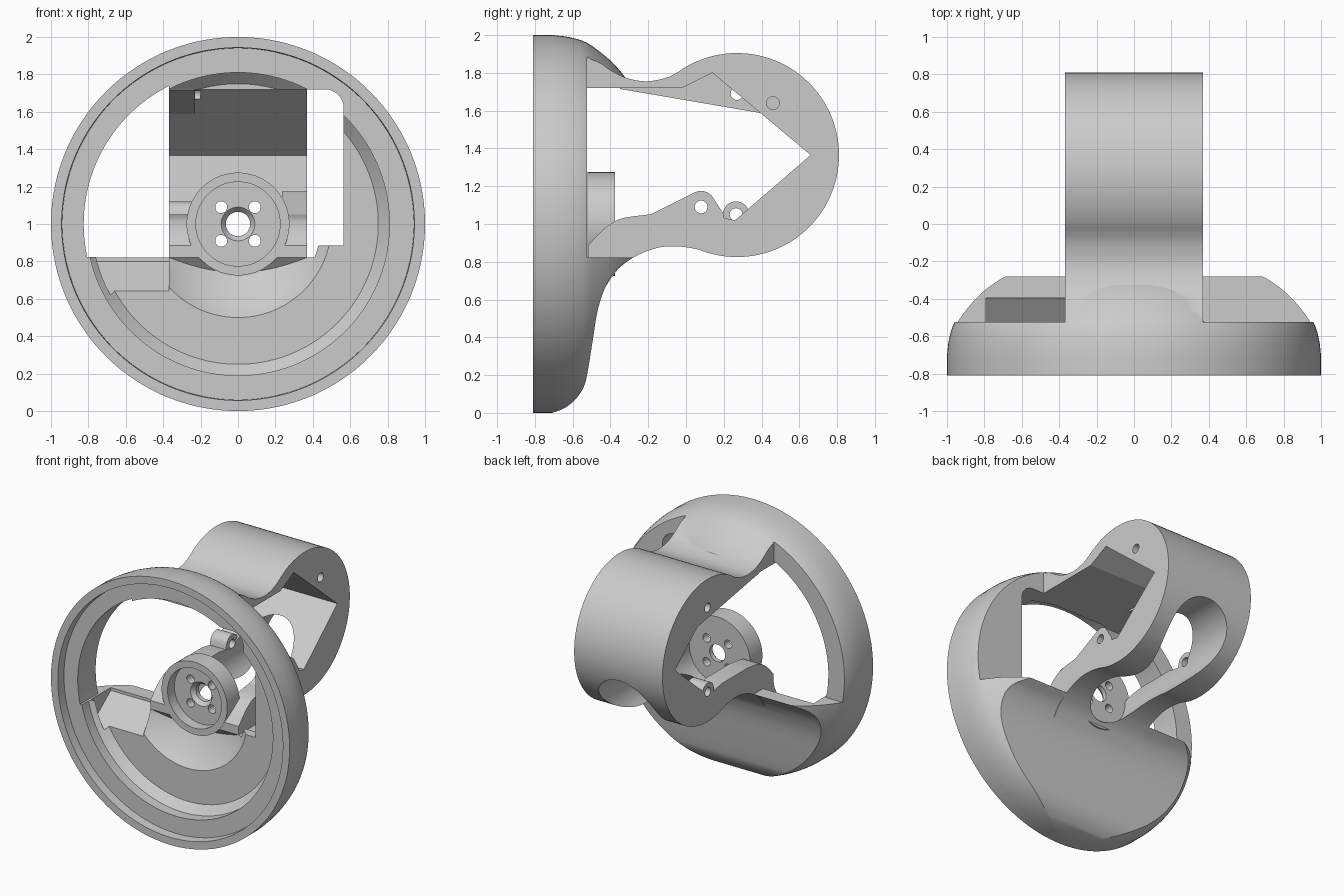
import bpy, bmesh, math
from mathutils import Vector

if "Cube" in bpy.data.objects:
    bpy.data.objects.remove(bpy.data.objects["Cube"])


def make(name, rings):
    """Closed solid skinned over equal rings of points, capped at both ends."""
    bm = bmesh.new()
    rows = [[bm.verts.new(p) for p in ring] for ring in rings]
    n = len(rows[0])
    for a, b in zip(rows, rows[1:]):
        for i in range(n):
            bm.faces.new((a[i], a[(i + 1) % n], b[(i + 1) % n], b[i]))
    bm.faces.new(rows[0])
    bm.faces.new(rows[-1])
    bmesh.ops.recalc_face_normals(bm, faces=bm.faces)
    me = bpy.data.meshes.new(name)
    bm.to_mesh(me)
    bm.free()
    ob = bpy.data.objects.new(name, me)
    bpy.context.collection.objects.link(ob)
    return ob


def prism_x(name, pts, a, b):
    return make(name, [[(x, y, z) for y, z in pts] for x in (a, b)])


def prism_y(name, pts, a, b):
    return make(name, [[(x, y, z) for x, z in pts] for y in (a, b)])


def lathe(name, prof, n=128, cx=0, cz=1):
    """Revolve (radius, y) points about an axis along y."""
    ang = [2 * math.pi * (i + 0.5) / n for i in range(n)]
    return make(name, [[(cx + r * math.cos(t), y, cz + r * math.sin(t)) for t in ang]
                       for r, y in prof])


def arc(cx, cy, r, a0, a1, n):
    return [(cx + r * math.cos(math.radians(a0 + (a1 - a0) * i / n)),
             cy + r * math.sin(math.radians(a0 + (a1 - a0) * i / n))) for i in range(n + 1)]


def smooth(pts, n=4):
    """Catmull-Rom curve through points."""
    p = [Vector(q) for q in pts]
    p = [2 * p[0] - p[1]] + p + [2 * p[-1] - p[-2]]
    out = []
    for i in range(1, len(p) - 2):
        for k in range(n):
            t = k / n
            a, b, c, d = p[i - 1:i + 3]
            out.append(tuple(0.5 * (2 * b + (c - a) * t + (2 * a - 5 * b + 4 * c - d) * t * t
                                    + (3 * b - a - 3 * c + d) * t ** 3)))
    return out + [tuple(pts[-1])]


def boolean(ob, other, op):
    m = ob.modifiers.new("bool", 'BOOLEAN')
    m.operation, m.object, m.solver = op, other, 'EXACT'
    bpy.context.view_layer.objects.active = ob
    bpy.ops.object.modifier_apply(modifier=m.name)
    bpy.data.objects.remove(other)


# Dish: dome of revolution trimmed by the side outline
dome = [(1, -.81)] + smooth([(1, -.70), (.99, -.62), (.967, -.54), (.93, -.48), (.86, -.395),
                             (.78, -.325), (.684, -.268), (.5, -.2), (.2, -.16)])
dish = lathe("guard_body", dome)
side = smooth([(-.74, -.01), (-.65, .022), (-.587, .07), (-.545, .13), (-.524, .2),
               (-.495, .375), (-.466, .55), (-.42, .68), (-.36, .765), (-.28, .822)])
boolean(dish, prism_x("side_outline", [(-.9, -.01)] + side
                      + [(-.525, .822), (-.525, 2.1), (-.9, 2.1)], -1.1, 1.1), 'INTERSECT')

# Stepped inside of the dish
boolean(dish, lathe("cavity", [(.947, -.9), (.94, -.74), (.81, -.74), (.81, -.66), (.75, -.6),
                               (.5, -.6), (.43, -.53), (.28, -.46), (.05, -.46)]), 'DIFFERENCE')

# Side windows and centre opening
window = [(.41, .822), (.43, .885), (.565, .885)] + arc(.465, 1.62, .1, 0, 90, 8) \
    + [(-.37, 1.72)] + arc(0, 1, .825, 116.6, 192.4, 32)
boolean(dish, prism_y("windows", window, -.95, -.5), 'DIFFERENCE')

# Sloped pocket on the left
boolean(dish, prism_x("pocket", [(-.395, .9), (-.395, .8), (-.63, .62), (-.63, .9)],
                      -.79, -.37), 'DIFFERENCE')

# Crown of the dome where it runs into the arm
crown = lathe("crown", dome)
boolean(crown, prism_x("crown_box", [(-.56, 1.725), (-.1, 1.725), (-.1, 2.1), (-.56, 2.1)],
                       -.369, .369), 'INTERSECT')

# Arm: one side outline, round end with a V-shaped throat
top = smooth([(-.54, 1.885), (-.46, 1.855), (-.40, 1.815), (-.32, 1.775), (-.21, 1.755),
              (-.1, 1.776), (-.03, 1.812)])
under = smooth([(.07, .864), (0, .877), (-.07, .882), (-.14, .876), (-.21, .855),
                (-.286, .818), (-.36, .76), (-.425, .67)])
floor = smooth([(-.52, .885), (-.46, .95), (-.4, 1.0), (-.33, 1.032), (-.2, 1.05)])
outline = top + arc(.27, 1.365, .54, 122, -110, 64) + under + [(-.45, .74), (-.52, .82)] \
    + floor + [(.1, 1.05), (.26, 1.02), (.66, 1.365), (.14, 1.8), (-.02, 1.72), (-.54, 1.72)]
arm = prism_x("arm", outline, -.37, .37)

# Fin and pivot bosses inside the throat
fin = prism_x("fin", [(-.35, 1.715), (.41, 1.585), (.45, 1.6), (.3, 1.75), (.14, 1.83),
                      (-.04, 1.74), (-.35, 1.74)], -.3695, -.23)
boss_right = prism_x("boss_right", [(-.2, 1.0), (-.2, 1.045)] + arc(.08, 1.1, .075, 118, 35, 10)
                     + [(.2, 1.05), (.2, 1.0)], .235, .3695)
boss_left = prism_x("boss_left", [(.18, .98)] + arc(.265, 1.05, .07, 170, 20, 12)
                    + [(.37, 1.05), (.37, .98)], -.3695, -.235)
for part in (arm, crown, fin, boss_right, boss_left):
    boolean(dish, part, 'UNION')

# Bore behind the hub, splitting the lower arm into two struts
boolean(dish, lathe("bore", [(.235, -.39), (.235, 1)], 64), 'DIFFERENCE')

# Hub with recess, shaft hole and four screw holes
boolean(dish, lathe("hub", [(.275, -.522), (.275, -.375)], 64), 'UNION')
boolean(dish, lathe("recess", [(.225, -.7), (.225, -.44), (.09, -.44), (.065, -.41),
                               (.065, -.2)], 64), 'DIFFERENCE')
for sx in (-1, 1):
    for sz in (-1, 1):
        boolean(dish, lathe("screw_hole", [(.032, -.6), (.032, -.3)], 20,
                            sx * .09, 1 + sz * .09), 'DIFFERENCE')

# Cross holes in the arm sides
for y, z, s in ((.46, 1.64, 1), (.08, 1.09, 1), (.27, 1.69, -1), (.265, 1.05, -1)):
    boolean(dish, prism_x("pin_hole", arc(y, z, .034, 0, 337.5, 15), s * .2, s * .5), 'DIFFERENCE')

# Smooth curved skin, crisp edges
bpy.ops.object.select_all(action='DESELECT')
dish.select_set(True)
bpy.context.view_layer.objects.active = dish
bpy.ops.object.shade_smooth_by_angle(angle=math.radians(25))
